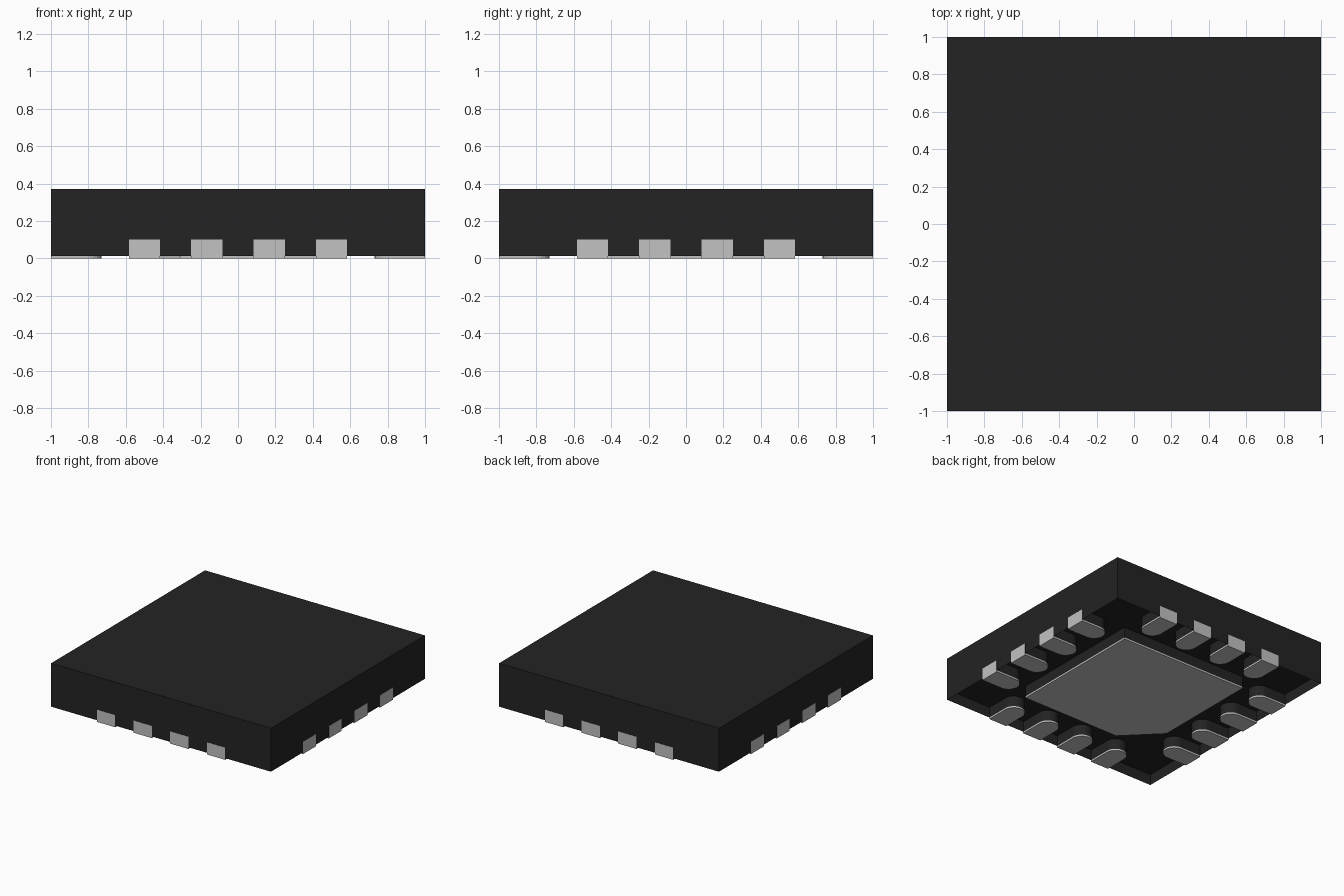
import bpy
import bmesh
from math import pi, sin, cos
from mathutils import Matrix, Vector

cube = bpy.data.objects.get("Cube")
if cube:
    bpy.data.objects.remove(cube, do_unlink=True)

TOP = 0.37        # top of the body
BASE = 0.013      # lower rim of the body
CEILING = 0.1     # recessed underside, also the contact height


def make_material(name, value):
    mat = bpy.data.materials.new(name)
    mat.use_nodes = True
    colour = (value, value, value, 1)
    mat.diffuse_color = colour
    mat.node_tree.nodes["Principled BSDF"].inputs["Base Color"].default_value = colour
    return mat


black = make_material("black resin", 0.017)
silver = make_material("silver metal", 0.54)


def add_object(name, bm, mats):
    bmesh.ops.recalc_face_normals(bm, faces=bm.faces)
    mesh = bpy.data.meshes.new(name)
    bm.to_mesh(mesh)
    bm.free()
    for mat in mats:
        mesh.materials.append(mat)
    obj = bpy.data.objects.new(name, mesh)
    bpy.context.collection.objects.link(obj)
    return obj


def metal_block(name, outline, turn=0.0):
    """Extrude an outline; resin sleeves every side that is not on the outer face."""
    bm = bmesh.new()
    spin = Matrix.Rotation(turn, 4, "Z")
    rings = [[bm.verts.new(spin @ Vector((x, y, z))) for x, y in outline]
             for z in (0, BASE, CEILING)]
    bm.faces.new(rings[0])
    bm.faces.new(rings[2])
    n = len(outline)
    for low, high in zip(rings, rings[1:]):
        for i in range(n):
            j = (i + 1) % n
            face = bm.faces.new((low[i], low[j], high[j], high[i]))
            on_outer_face = outline[i][1] < -0.99 and outline[j][1] < -0.99
            if low is rings[1] and not on_outer_face:
                face.material_index = 1
    return add_object(name, bm, (silver, black))


# Body: a slab with a shallow recess under it, leaving a thin rim
bm = bmesh.new()
bmesh.ops.create_cube(bm, size=1)
bmesh.ops.scale(bm, vec=(1.998, 1.998, TOP - BASE), verts=bm.verts)
bmesh.ops.translate(bm, vec=(0, 0, (TOP + BASE) / 2), verts=bm.verts)
under = min(bm.faces, key=lambda f: f.calc_center_median().z)
bmesh.ops.inset_region(bm, faces=[under], thickness=0.004)
bmesh.ops.translate(bm, vec=(0, 0, CEILING - BASE), verts=under.verts)
add_object("body", bm, (black,))

# Central heat pad with one cut corner
E, CUT = 0.58, 0.27
metal_block("heat_pad", [(E, -E), (E, E), (-E, E), (-E, CUT - E), (CUT - E, -E)])

# Four contacts along each side, with rounded inner ends
R = 1 / 12
arc = [(R * cos(pi * k / 12), -0.73 - R + R * sin(pi * k / 12)) for k in range(13)]
contact = [(-R, -1.0), (R, -1.0)] + arc
for s, side in enumerate(("front", "left", "back", "right")):
    for i in range(4):
        x = (i - 1.5) / 3
        metal_block(f"{side}_contact_{i + 1}",
                    [(px + x, py) for px, py in contact], s * pi / 2)
